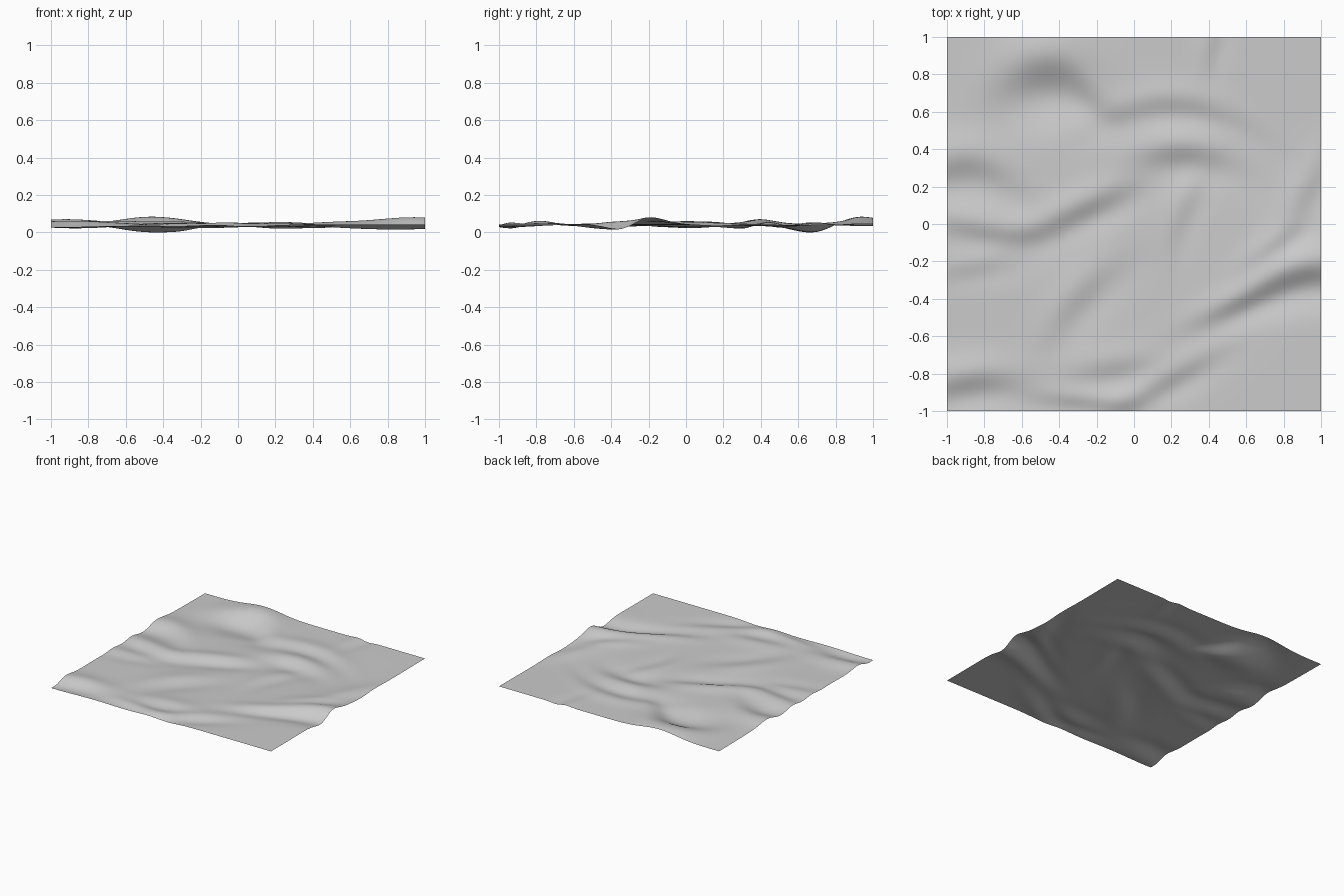
import bpy, bmesh, math

# Folds: x, y, direction (deg), half length, width, height, bend.
# Each one is high on its left-hand side (north) and low on the other.
FOLDS = [
    (-0.46, 0.80, 0, 0.17, 0.14, 0.042, -0.8),
    (-0.22, 0.66, -45, 0.13, 0.07, 0.009, 0.5),
    (0.22, 0.63, -2, 0.26, 0.07, 0.012, -0.6),
    (0.25, 0.37, 0, 0.18, 0.08, 0.018, -0.6),
    (-0.90, 0.30, 0, 0.18, 0.10, 0.022, -1.2),
    (-0.28, 0.06, 25, 0.25, 0.07, 0.017, 0.0),
    (-0.78, -0.05, -8, 0.22, 0.07, 0.014, 0.2),
    (-0.80, -0.23, 10, 0.20, 0.06, 0.006, 0.0),
    (-0.28, -0.40, 48, 0.20, 0.08, 0.011, -0.3),
    (-0.88, -0.86, 8, 0.20, 0.08, 0.020, -0.4),
    (-0.10, -0.78, 8, 0.18, 0.07, 0.010, 0.0),
    (0.15, -0.87, 30, 0.24, 0.06, 0.012, 0.0),
    (0.55, -0.44, 25, 0.20, 0.06, 0.012, 0.0),
    (0.92, -0.28, 8, 0.22, 0.09, 0.030, -0.6),
    (0.74, -0.13, 35, 0.15, 0.05, 0.007, 0.0),
    (0.93, 0.15, 62, 0.20, 0.07, 0.010, 0.0),
    (0.27, 0.05, 68, 0.16, 0.06, 0.007, -0.4),
    (0.43, 0.97, 80, 0.12, 0.05, 0.007, 0.0),
    (-0.25, -0.96, -5, 0.20, 0.05, 0.010, 0.0),
]
# Broad swells: x, y, radius, height
SWELLS = [(-1.0, 0.15, 0.35, 0.010), (0.95, -0.1, 0.25, 0.012),
          (0.7, 0.3, 0.3, -0.008), (0.0, -0.1, 0.35, -0.005)]


def height(x, y):
    z = 0.042
    for cx, cy, deg, length, width, amp, bend in FOLDS:
        a = math.radians(deg)
        u = (x - cx) * math.cos(a) + (y - cy) * math.sin(a)
        v = -(x - cx) * math.sin(a) + (y - cy) * math.cos(a) - bend * u * u
        t = v / width
        z += 1.65 * amp * t * math.exp(-0.5 * t * t - 0.5 * (u / length) ** 2)
    for cx, cy, r, amp in SWELLS:
        z += amp * math.exp(-((x - cx) ** 2 + (y - cy) ** 2) / (2 * r * r))
    return z


# Rolling ground sheet
bm = bmesh.new()
bmesh.ops.create_grid(bm, x_segments=140, y_segments=140, size=1.0)
for v in bm.verts:
    v.co.z = height(v.co.x, v.co.y)
low = min(v.co.z for v in bm.verts)
high = max(v.co.z for v in bm.verts)
scale = min(1.0, 0.09 / (high - low))
for v in bm.verts:
    v.co.z = (v.co.z - low) * scale
for f in bm.faces:
    f.smooth = True
mesh = bpy.data.meshes.new("terrain")
bm.to_mesh(mesh)
bm.free()
terrain = bpy.data.objects.new("terrain", mesh)
bpy.context.collection.objects.link(terrain)

# Plain grey ground
grey = bpy.data.materials.new("ground grey")
grey.diffuse_color = (0.6, 0.6, 0.6, 1)
mesh.materials.append(grey)
